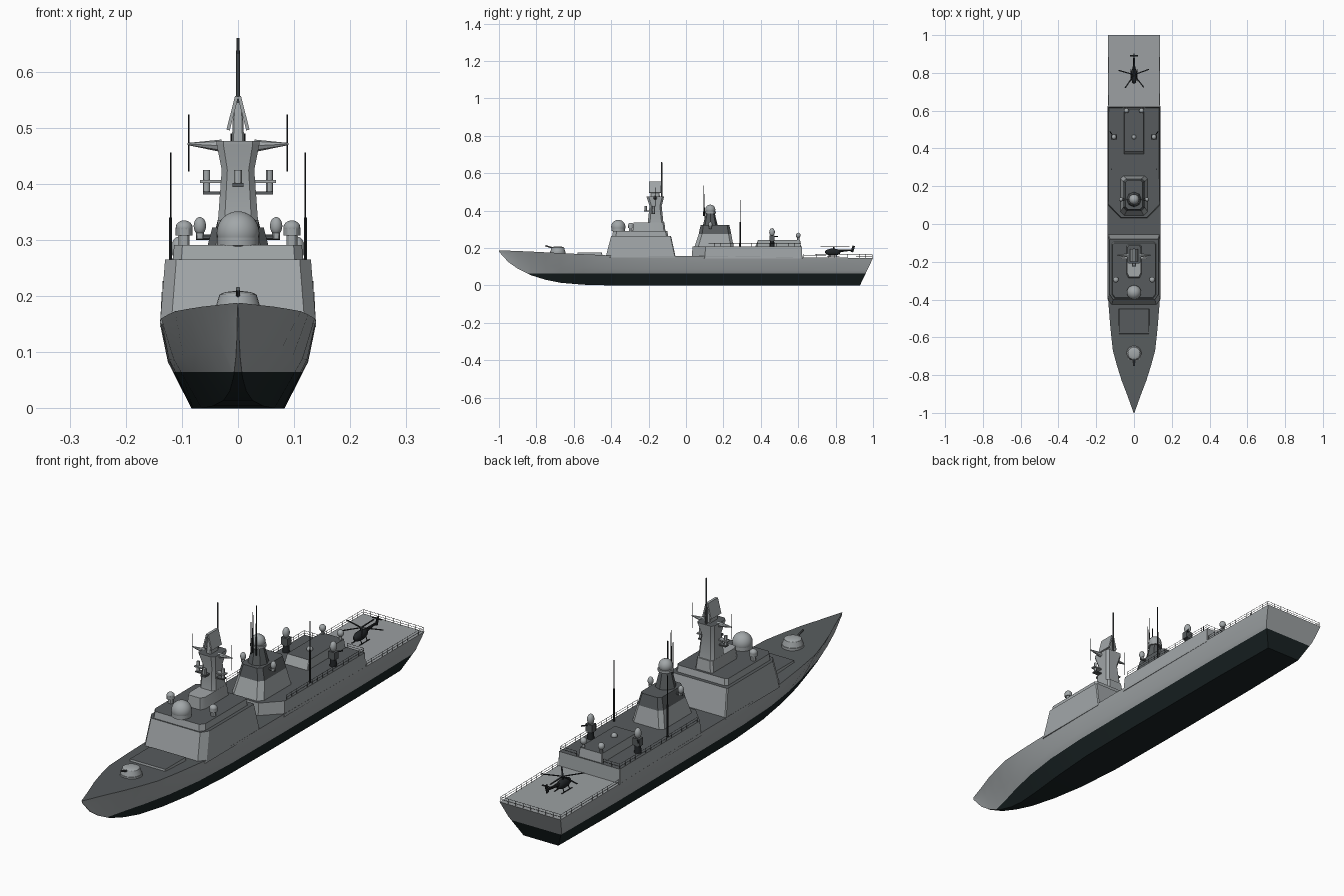
import bpy, bmesh, math
from mathutils import Vector, Matrix

if "Cube" in bpy.data.objects:
    bpy.data.objects.remove(bpy.data.objects["Cube"])


def mat(name, r, g, b):
    m = bpy.data.materials.new(name)
    m.diffuse_color = (r, g, b, 1)
    m.use_nodes = True
    m.node_tree.nodes["Principled BSDF"].inputs["Base Color"].default_value = m.diffuse_color
    return m


GRAY = mat("ship_gray", .36, .385, .395)
DECK = mat("dark_deck", .095, .105, .11)
FLIGHT = mat("flight_deck_gray", .33, .35, .36)
LOWER = mat("lower_hull_black", .01, .017, .018)
BLACK = mat("near_black", .015, .018, .02)


def finish(name, bm, mats, rule=None):
    bmesh.ops.recalc_face_normals(bm, faces=bm.faces)
    bm.normal_update()
    if rule:
        for f in bm.faces:
            f.material_index = rule(f)
    me = bpy.data.meshes.new(name)
    bm.to_mesh(me)
    bm.free()
    for m in mats:
        me.materials.append(m)
    ob = bpy.data.objects.new(name, me)
    bpy.context.collection.objects.link(ob)
    return ob


def loft(rings):
    bm = bmesh.new()
    vs = [[bm.verts.new(p) for p in r] for r in rings]
    n = len(rings[0])
    for a, b in zip(vs, vs[1:]):
        for i in range(n):
            bm.faces.new((a[i], a[(i + 1) % n], b[(i + 1) % n], b[i]))
    bm.faces.new(vs[0])
    bm.faces.new(vs[-1])
    return bm


# block: stacked rings (z, half width, y front, y back, front chamfer x/y, back chamfer)
def block(name, levels, side=GRAY, top=DECK, x=0):
    rings = []
    for z, w, y0, y1, cx, cy, cb in levels:
        half = [(w - cx, y0), (w, y0 + cy), (w, y1 - cb), (w - cb, y1)]
        pts = half + [(-a, b) for a, b in reversed(half)]
        rings.append([(x + a, b, z) for a, b in pts])
    return finish(name, loft(rings), [side, top], lambda f: int(f.normal.z > .8))


def box(name, c, s, m=GRAY, rot=(0, 0, 0)):
    bm = bmesh.new()
    bmesh.ops.create_cube(bm, size=1, matrix=Matrix.Diagonal((*s, 1)))
    ob = finish(name, bm, [m])
    ob.location, ob.rotation_euler = c, rot
    return ob


def rod(name, a, b, r, m=GRAY, r2=None, n=12):
    a, b = Vector(a), Vector(b)
    d = b - a
    bm = bmesh.new()
    bmesh.ops.create_cone(bm, cap_ends=True, segments=n, radius1=r, radius2=r if r2 is None else r2, depth=d.length)
    bm.transform(Matrix.Translation((a + b) / 2) @ d.to_track_quat('Z', 'Y').to_matrix().to_4x4())
    return finish(name, bm, [m])


def ball(name, c, s, m=GRAY, n=20):
    bm = bmesh.new()
    bmesh.ops.create_uvsphere(bm, u_segments=n, v_segments=n // 2 + 2, radius=1,
                              matrix=Matrix.Translation(c) @ Matrix.Diagonal((*s, 1)))
    return finish(name, bm, [m])


# hull: y, keel z, bottom / middle / deck half widths, deck z
stations = [(-1, .18, .001, .001, .002, .188), (-.95, .125, .002, .008, .02, .186),
            (-.9, .09, .004, .018, .038, .184), (-.83, .055, .008, .035, .065, .181),
            (-.75, .03, .015, .055, .09, .177), (-.67, .014, .026, .075, .112, .173),
            (-.55, .004, .045, .098, .125, .167), (-.4, 0, .065, .115, .137, .16),
            (-.2, 0, .08, .123, .139, .158), (.1, 0, .083, .125, .139, .158),
            (.62, 0, .083, .125, .139, .15), (1, 0, .078, .12, .137, .147)]
rings = []
for y, k, b, w, d, z in stations:
    mid = k + (z - k) * .55
    half = [(b, k), (w, mid), (d, z)]
    pts = [(0, k)] + half + [(0, z)] + [(-p, q) for p, q in reversed(half)]
    rings.append([(p, y - (.07 * (1 - q / z) if y == 1 else 0), q) for p, q in pts])
bm = loft(rings)
bmesh.ops.bisect_plane(bm, geom=bm.verts[:] + bm.edges[:] + bm.faces[:], plane_co=(0, 0, .065), plane_no=(0, 0, 1))


def hull_rule(f):
    c = f.calc_center_median()
    if f.normal.z > .7:
        return 2 if c.y > .62 else 1
    return 3 if c.z < .065 else 0


finish("hull", bm, [GRAY, DECK, FLIGHT, LOWER], hull_rule)

# superstructure
block("forward_house", [(.15, .139, -.43, -.055, .02, .03, .004), (.265, .13, -.4, -.08, .02, .03, .004)])
block("bridge_roof", [(.264, .116, -.395, -.095, .015, .02, .01), (.291, .114, -.39, -.1, .015, .02, .01)])
block("aft_house", [(.145, .139, .03, .622, .07, .07, .001), (.207, .136, .035, .62, .068, .07, .001)])
block("hangar_roof", [(.206, .053, .37, .615, .002, .002, .002), (.243, .05, .385, .61, .002, .002, .002)])
block("missile_hatch", [(.15, .082, -.585, -.445, .002, .002, .002), (.176, .08, -.58, -.45, .002, .002, .002)])

# funnel with dark top
block("funnel_base", [(.205, .072, .045, .255, .02, .02, .015), (.275, .058, .068, .242, .018, .018, .015)])
block("funnel_top", [(.275, .058, .068, .242, .018, .018, .015), (.322, .046, .078, .232, .015, .015, .012)], DECK)
rod("aft_mast", (0, .13, .32), (0, .13, .385), .04, DECK, .024, 8)
rod("aft_mast_collar", (0, .13, .385), (0, .13, .395), .03)
ball("aft_radar_dome", (0, .13, .405), (.027, .027, .027))
rod("aft_mast_pole", (0, .095, .37), (0, .095, .535), .003, BLACK, .0015, 6)
rod("aft_mast_bar", (-.075, .13, .305), (.075, .13, .305), .005, DECK, n=6)

# fore mast
block("mast_foot", [(.29, .04, -.285, -.11, .01, .02, .008), (.336, .036, -.28, -.115, .01, .02, .008)], GRAY, GRAY)
block("fore_mast", [(.33, .036, -.205, -.12, .012, .012, .01), (.425, .029, -.195, -.13, .01, .01, .01),
                    (.47, .038, -.21, -.118, .012, .012, .01), (.476, .038, -.21, -.118, .012, .012, .01)])
block("mast_top_box", [(.475, .011, -.19, -.14, .003, .003, .003), (.545, .008, -.185, -.145, .002, .002, .002)], GRAY, GRAY)
rod("mast_pole", (0, -.13, .47), (0, -.13, .66), .004, DECK, .003, 8)
box("mast_lower_platform", (0, -.175, .384), (.125, .02, .005), DECK)
box("mast_upper_platform", (0, -.175, .404), (.135, .02, .005))
rod("mast_front_sensor", (0, -.215, .395), (0, -.215, .425), .007)
box("mast_front_bracket", (0, -.205, .398), (.02, .04, .008), DECK)

# paired equipment
for s in (-1, 1):
    box("radar_panel", (s * .01, -.165, .526), (.006, .065, .062), GRAY, (0, -s * .25, 0))
    rod("yard_arm", (s * .03, -.165, .468), (s * .09, -.165, .471), .011, GRAY, .002, 8)
    rod("yard_whip", (s * .088, -.165, .422), (s * .088, -.165, .524), .0014, BLACK, n=6)
    rod("mast_sensor", (s * .056, -.175, .385), (s * .056, -.175, .425), .006)
    rod("bridge_dome_stand", (s * .096, -.295, .29), (s * .096, -.295, .312), .01)
    rod("bridge_dome_body", (s * .096, -.295, .308), (s * .096, -.295, .322), .015)
    ball("bridge_dome", (s * .096, -.295, .322), (.015, .015, .013))
    rod("funnel_dome_stand", (s * .068, .13, .302), (s * .068, .13, .322), .007)
    ball("funnel_dome", (s * .068, .13, .325), (.011, .011, .016))
    rod("funnel_antenna", (s * .012, .1, .36), (s * .012, .1, .49), .002, BLACK, n=6)
    rod("side_gun_stand", (s * .106, .46, .205), (s * .106, .46, .255), .014, BLACK, .01)
    box("side_gun_yoke", (s * .106, .46, .252), (.03, .025, .03), DECK)
    ball("side_gun_dome", (s * .106, .46, .285), (.013, .015, .021))
    rod("side_gun_barrel", (s * .106, .46, .262), (s * .128, .49, .262), .003, BLACK, n=6)
    rod("hangar_dome_stand", (s * .04, .6, .24), (s * .04, .6, .262), .006)
    ball("hangar_dome", (s * .04, .6, .268), (.013, .013, .014))
    rod("whip_base", (s * .12, .29, .205), (s * .12, .29, .34), .003, BLACK, n=6)
    rod("whip_antenna", (s * .12, .29, .34), (s * .12, .29, .456), .0014, BLACK, n=6)

ball("bridge_radar_dome", (0, -.362, .313), (.038, .038, .038), n=28)
rod("bridge_radar_base", (0, -.362, .29), (0, -.362, .312), .037, n=28)
ball("hangar_sensor", (0, .46, .246), (.012, .012, .012))

# deck gun
rod("gun_ring", (0, -.685, .165), (0, -.685, .182), .042, n=24)
rod("gun_turret", (0, -.685, .18), (0, -.685, .203), .04, GRAY, .033, 24)
ball("gun_cap", (0, -.685, .202), (.032, .032, .007))
rod("gun_barrel", (0, -.7, .196), (0, -.752, .213), .004, DECK, n=8)

# helicopter
ball("helicopter_body", (0, .785, .178), (.017, .042, .019), BLACK)
rod("helicopter_tail", (0, .81, .184), (0, .895, .19), .008, BLACK, .003, 8)
box("helicopter_fin", (0, .892, .195), (.003, .014, .035), BLACK, (-.3, 0, 0))
box("helicopter_tailplane", (0, .892, .205), (.042, .008, .002), BLACK)
rod("rotor_hub", (0, .79, .19), (0, .79, .208), .004, BLACK, n=8)
for i in range(5):
    a = math.radians(20 + 72 * i)
    box("rotor_blade", (.042 * math.cos(a), .79 + .042 * math.sin(a), .207), (.085, .006, .002), BLACK, (0, 0, a))
for s in (-1, 1):
    rod("helicopter_skid", (s * .017, .755, .153), (s * .017, .82, .153), .002, BLACK, n=6)
    for y in (.77, .805):
        rod("skid_strut", (s * .01, y, .168), (s * .017, y, .153), .0018, BLACK, n=6)


# railings: wires plus posts, as one thin curve each
def railing(name, pts, h=.019, step=.033):
    cu = bpy.data.curves.new(name, 'CURVE')
    cu.dimensions, cu.bevel_depth, cu.bevel_resolution = '3D', .0009, 0
    cu.materials.append(DECK)

    def line(ps):
        sp = cu.splines.new('POLY')
        sp.points.add(len(ps) - 1)
        for p, q in zip(sp.points, ps):
            p.co = (*q, 1)

    pts = [Vector(p) for p in pts]
    for k in (h * .5, h):
        line([p + Vector((0, 0, k)) for p in pts])
    for a, b in zip(pts, pts[1:]):
        n = max(1, round((b - a).length / step))
        for i in range(n + 1):
            p = a.lerp(b, i / n)
            line([p, p + Vector((0, 0, h))])
    bpy.context.collection.objects.link(bpy.data.objects.new(name, cu))


railing("flight_deck_rail", [(-.137, .63, .149), (-.135, .995, .147), (.135, .995, .147), (.137, .63, .149)])
for s in (-1, 1):
    railing("aft_house_rail", [(s * .134, .12, .207), (s * .134, .615, .207), (s * .06, .615, .207)])

# smooth round parts, keep hard edges
bpy.ops.object.select_all(action='DESELECT')
for ob in bpy.context.scene.objects:
    if ob.type == 'MESH':
        ob.select_set(True)
        bpy.context.view_layer.objects.active = ob
bpy.ops.object.shade_smooth_by_angle(angle=math.radians(30))
